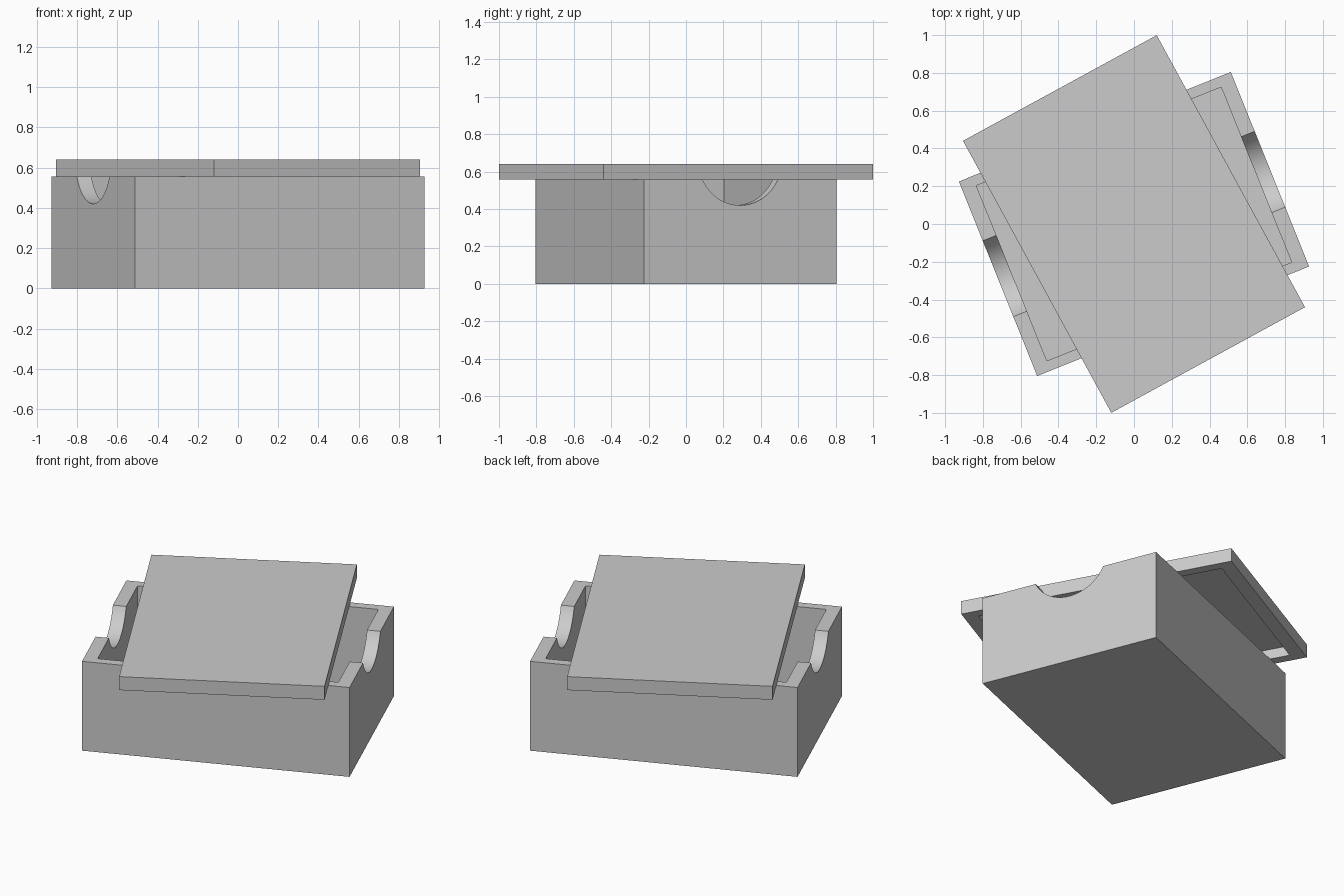
import bpy
from math import radians, pi

if "Cube" in bpy.data.objects:
    bpy.data.objects.remove(bpy.data.objects["Cube"])

BOX_L, BOX_W, BOX_H = 1.552, 1.11, 0.557
LID_L, LID_W, LID_H = 1.64, 1.168, 0.084
INNER = 0.9          # cavity size relative to the outside
FLOOR = 0.056
LID_TOP = 0.022


def block(name, size, z0, turn):
    bpy.ops.mesh.primitive_cube_add(size=1, location=(0, 0, z0 + size[2] / 2),
                                    rotation=(0, 0, turn))
    ob = bpy.context.object
    ob.name = name
    ob.scale = size
    bpy.ops.object.transform_apply(location=True, rotation=True, scale=True)
    return ob


def cut(target, cutter):
    cutter.hide_render = True
    mod = target.modifiers.new("cut", 'BOOLEAN')
    mod.operation = 'DIFFERENCE'
    mod.solver = 'EXACT'
    mod.object = cutter
    bpy.ops.object.select_all(action='DESELECT')
    target.select_set(True)
    bpy.context.view_layer.objects.active = target
    bpy.ops.object.modifier_apply(modifier=mod.name)
    bpy.data.objects.remove(cutter, do_unlink=True)


# Open box with thin walls
turn = radians(21.94)
box = block("box", (BOX_L, BOX_W, BOX_H), 0, turn)
cut(box, block("box_cavity", (BOX_L * INNER, BOX_W * INNER, BOX_H), FLOOR, turn))

# Rounded finger notches through both end walls
bpy.ops.mesh.primitive_cylinder_add(vertices=64, radius=0.24, depth=2,
                                    location=(0, 0, 0.66), rotation=(0, pi / 2, turn))
notch = bpy.context.object
notch.name = "notch_cutter"
bpy.ops.object.transform_apply(location=True, rotation=True, scale=True)
cut(box, notch)
bpy.ops.object.shade_smooth_by_angle(angle=radians(20))

# Lid lying crosswise on the box, hollow underneath
turn = radians(118.6)
lid = block("lid", (LID_L, LID_W, LID_H), BOX_H, turn)
depth = 0.2
cut(lid, block("lid_recess", (LID_L * INNER, LID_W * INNER, depth),
               BOX_H + LID_H - LID_TOP - depth, turn))
